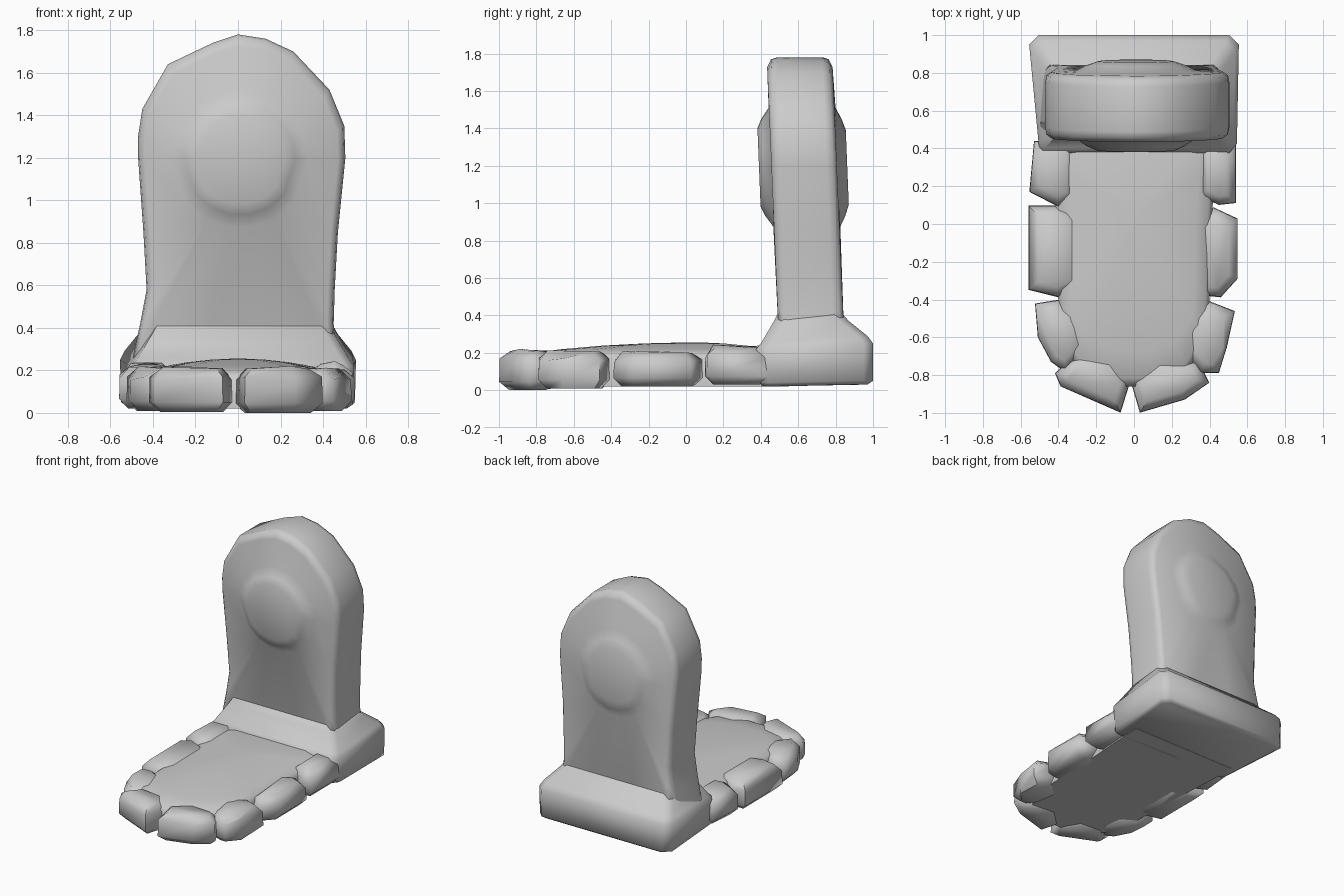
import bpy, bmesh, math
from mathutils import Vector

if "Cube" in bpy.data.objects:
    bpy.data.objects.remove(bpy.data.objects["Cube"])


def finish(bm, name, angle=50):
    bmesh.ops.recalc_face_normals(bm, faces=bm.faces)
    me = bpy.data.meshes.new(name)
    bm.to_mesh(me)
    bm.free()
    ob = bpy.data.objects.new(name, me)
    bpy.context.collection.objects.link(ob)
    bpy.ops.object.select_all(action='DESELECT')
    ob.select_set(True)
    bpy.context.view_layer.objects.active = ob
    bpy.ops.object.shade_smooth_by_angle(angle=math.radians(angle))
    return ob


def loft(name, rings, angle=50):
    """Skin a list of equal-length point rings and cap both ends."""
    bm = bmesh.new()
    loops = [[bm.verts.new(p) for p in r] for r in rings]
    n = len(loops[0])
    for a, b in zip(loops, loops[1:]):
        for i in range(n):
            j = (i + 1) % n
            bm.faces.new((a[i], a[j], b[j], b[i]))
    bm.faces.new(loops[0])
    bm.faces.new(loops[-1])
    return finish(bm, name, angle)


# Headstone: worn round-topped slab, leaning slightly, swelling at mid-face
outline = [(-.50, .24), (-.46, .42), (-.43, .58), (-.445, .85), (-.47, 1.2),
           (-.47, 1.3), (-.45, 1.43), (-.33, 1.64), (-.12, 1.74), (0, 1.78),
           (.13, 1.76), (.26, 1.70), (.43, 1.52), (.50, 1.35), (.505, 1.2),
           (.47, .85), (.455, .58), (.45, .42), (.46, .24), (.16, .24), (-.18, .24)]


def slab_ring(y, s):
    cx, cz = .01, 1.0
    return [(cx + (x - cx) * s, y + (1.75 - z) * .04, cz + (z - cz) * s)
            for x, z in outline]


def boss_ring(y, r):
    c = Vector((.01, 1.19))
    pts = [c + (Vector(p) - c).normalized() * r for p in outline]
    return [(p.x, y + (1.75 - p.y) * .04, p.y) for p in pts]


loft("headstone", [boss_ring(.368, .21), boss_ring(.39, .26), boss_ring(.432, .32),
                   slab_ring(.435, .93), slab_ring(.455, .985), slab_ring(.49, 1),
                   slab_ring(.73, 1), slab_ring(.765, .985), slab_ring(.785, .93),
                   boss_ring(.79, .32), boss_ring(.82, .26), boss_ring(.84, .20)], 65)


# Plinth: chamfered block sloping up into the slab
def plinth_ring(x, y0, y1, z, zf, c=.05):
    return [(-x + .06, y0, zf), (x - c, y0, zf), (x - .01, y0 + c, zf), (x, y1 - c, z),
            (x - c, y1, z), (-x + c, y1, z), (-x, y1 - c, z), (-x + .05, y0 + c, zf)]


loft("plinth", [plinth_ring(.52, .41, .97, .03, .02), plinth_ring(.55, .39, 1.0, .05, .04),
                plinth_ring(.555, .375, 1.0, .25, .22), plinth_ring(.535, .40, .97, .29, .25),
                plinth_ring(.47, .465, .87, .37, .36), plinth_ring(.43, .50, .81, .44, .43)], 60)

# Grave mound: low smooth dome running under the slab
half = [(.10, -.86), (.28, -.79), (.39, -.62), (.40, -.40), (.41, 0), (.43, .30), (.44, .55)]
mound = half + [(-x, y) for x, y in reversed(half)]


def mound_ring(s, z):
    return [(x * s, .05 + (y - .05) * s, z) for x, y in mound]


loft("grave_mound", [mound_ring(1, .02), mound_ring(1, .17), mound_ring(.95, .198),
                     mound_ring(.8, .218), mound_ring(.55, .238),
                     mound_ring(.3, .25), mound_ring(.08, .255)], 75)


# Border stones: chipped rounded blocks, inner sides buried in the mound
def stone(name, pts, z0, z1, bevel=.045):
    bm = bmesh.new()
    lo = [bm.verts.new((x, y, z0)) for x, y in pts]
    mid = sum((Vector(p) for p in pts), Vector((0, 0))) / len(pts)
    hi = []
    for i, (x, y) in enumerate(pts):
        p = mid + (Vector((x, y)) - mid) * .97
        hi.append(bm.verts.new((p.x, p.y, z1 - .015 * (i % 2))))
    n = len(pts)
    for i in range(n):
        j = (i + 1) % n
        bm.faces.new((lo[i], lo[j], hi[j], hi[i]))
    bm.faces.new(lo)
    top = bm.faces.new(hi)
    edges = list(top.edges) + [e for e in bm.edges if all(v in lo for v in e.verts)]
    bmesh.ops.bevel(bm, geom=edges, offset=bevel, segments=1, affect='EDGES')
    finish(bm, name, 60)


stones = {
    "left_rear": ([(-.53, .44), (-.555, .17), (-.40, .09), (-.31, .14), (-.31, .44)], .03, .24),
    "left_middle": ([(-.56, .10), (-.56, -.35), (-.40, -.39), (-.28, -.33), (-.28, .06), (-.42, .10)], .02, .225),
    "left_front": ([(-.525, -.42), (-.51, -.60), (-.44, -.73), (-.36, -.79), (-.24, -.65), (-.26, -.48), (-.40, -.40)], .01, .215),
    "front_left": ([(-.42, -.79), (-.39, -.86), (-.07, -1.0), (-.02, -.84), (-.10, -.70), (-.30, -.68)], .005, .215),
    "front_right": ([(.03, -1.0), (.27, -.93), (.40, -.84), (.34, -.72), (.12, -.70), (-.02, -.83)], 0, .215),
    "right_front": ([(.35, -.79), (.45, -.79), (.49, -.66), (.535, -.46), (.38, -.40), (.25, -.52), (.28, -.70)], .01, .215),
    "right_middle": ([(.36, -.38), (.46, -.39), (.55, -.29), (.55, .03), (.42, .09), (.33, .0)], .02, .21),
    "right_rear": ([(.34, .15), (.45, .10), (.54, .11), (.54, .44), (.34, .44)], .03, .235),
}
for key, (pts, z0, z1) in stones.items():
    stone("border_stone_" + key, pts, z0, z1)
